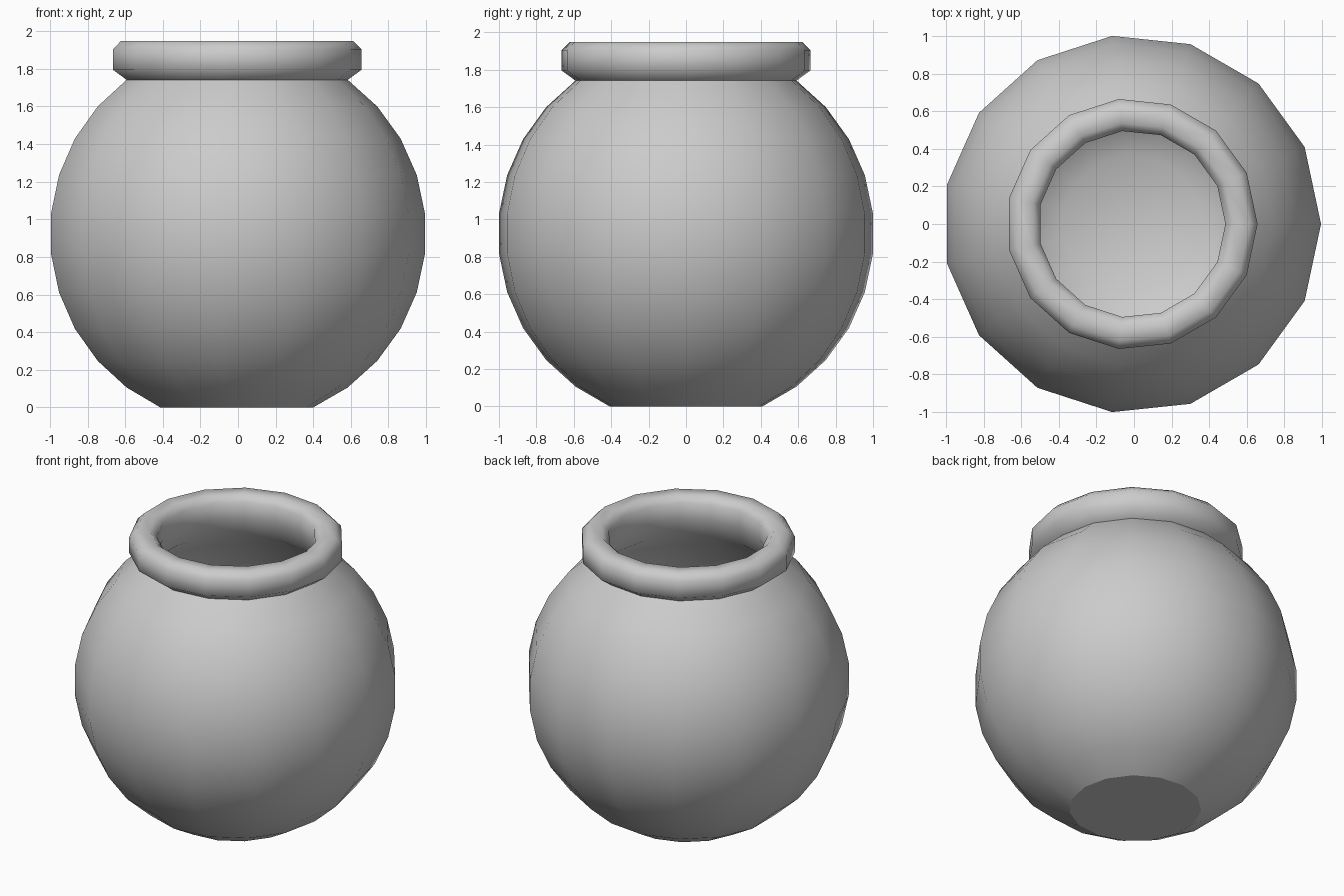
import bpy, bmesh, math

if "Cube" in bpy.data.objects:
    bpy.data.objects.remove(bpy.data.objects["Cube"])

SIDES = 15
OUTER, INNER = 1.011, 0.911                       # shell radii
CZ = OUTER * math.sin(math.radians(66))           # sphere centre height
CX = -0.011                                       # centres the odd-sided outline


def arc(radius, angles):
    return [(radius * math.cos(math.radians(a)),
             CZ + radius * math.sin(math.radians(a))) for a in angles]


# Profile: outer wall upward, rolled lip, inner wall downward
outer_wall = arc(OUTER, range(-66, 55, 12))
lip = [(0.668, 1.795), (0.668, 1.905), (0.625, 1.948),
       (0.54, 1.948), (0.497, 1.905), (0.497, 1.795)]
inner_wall = arc(INNER, range(54, -67, -12))
profile = outer_wall + lip + inner_wall

# Revolve the profile into rings of faces
bm = bmesh.new()
rings = []
for r, z in profile:
    rings.append([bm.verts.new((CX + r * math.cos(math.tau * i / SIDES),
                                r * math.sin(math.tau * i / SIDES), z))
                  for i in range(SIDES)])
for a, b in zip(rings, rings[1:]):
    for i in range(SIDES):
        j = (i + 1) % SIDES
        bm.faces.new((a[i], a[j], b[j], b[i]))

# Flat base and inner floor
base = bm.faces.new(rings[0][::-1])
bm.faces.new(rings[-1])
bmesh.ops.recalc_face_normals(bm, faces=bm.faces)

# Smooth shading with crisp base rim and neck crease
for f in bm.faces:
    f.smooth = True
for e in bm.edges:
    if e in base.edges[:] or e.calc_face_angle(0) > math.radians(60):
        e.smooth = False

mesh = bpy.data.meshes.new("round_pot")
bm.to_mesh(mesh)
bm.free()
pot = bpy.data.objects.new("round_pot", mesh)
bpy.context.collection.objects.link(pot)
